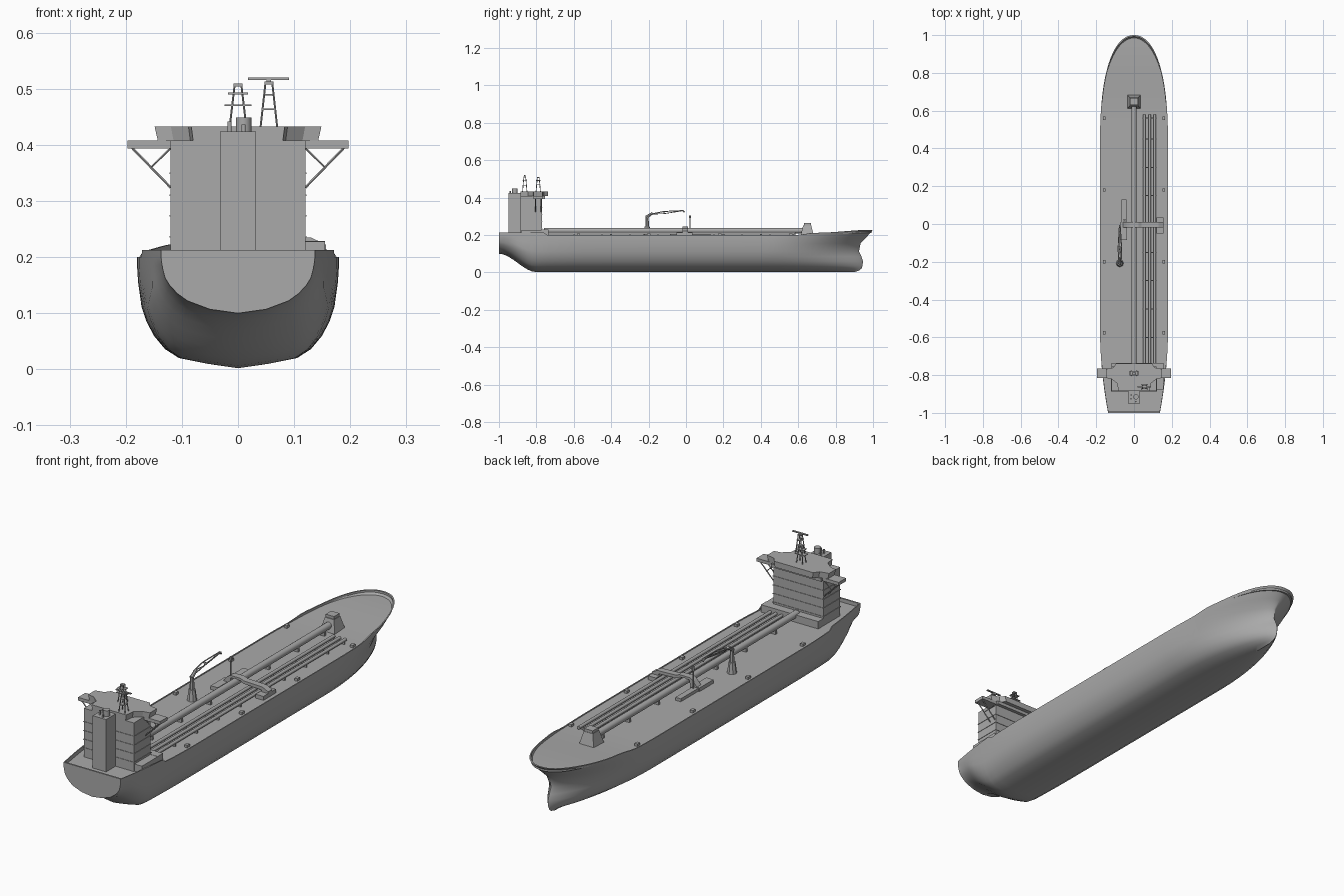
import bpy, bmesh, math
from mathutils import Vector

if "Cube" in bpy.data.objects:
    bpy.data.objects.remove(bpy.data.objects["Cube"])

GREY = bpy.data.materials.new("ship_grey")
GREY.diffuse_color = (0.4, 0.4, 0.4, 1)
GREY.use_nodes = True
GREY.node_tree.nodes["Principled BSDF"].inputs["Base Color"].default_value = GREY.diffuse_color


def make(name, bm, smooth=None):
    bmesh.ops.remove_doubles(bm, verts=bm.verts, dist=1e-5)
    bmesh.ops.recalc_face_normals(bm, faces=bm.faces)
    me = bpy.data.meshes.new(name)
    bm.to_mesh(me)
    bm.free()
    me.materials.append(GREY)
    ob = bpy.data.objects.new(name, me)
    bpy.context.collection.objects.link(ob)
    if smooth:
        bpy.ops.object.select_all(action='DESELECT')
        ob.select_set(True)
        bpy.context.view_layer.objects.active = ob
        bpy.ops.object.shade_smooth_by_angle(angle=math.radians(smooth))
    return ob


def add_box(bm, x0, x1, y0, y1, z0, z1, taper=1.0):
    cx, cy = (x0 + x1) / 2, (y0 + y1) / 2
    for v in bmesh.ops.create_cube(bm, size=1)['verts']:
        k = taper if v.co.z > 0 else 1
        v.co = (cx + v.co.x * (x1 - x0) * k, cy + v.co.y * (y1 - y0) * k, z0 + (v.co.z + .5) * (z1 - z0))


def add_rod(bm, a, b, r, r2=None, n=6):
    a, b = Vector(a), Vector(b)
    d = b - a
    vs = bmesh.ops.create_cone(bm, cap_ends=True, segments=n, radius1=r,
                               radius2=r if r2 is None else r2, depth=d.length)['verts']
    q = Vector((0, 0, 1)).rotation_difference(d)
    for v in vs:
        v.co = q @ v.co + (a + b) / 2


def add_prism(bm, pts, z0, z1, k=1.0):
    lo = [bm.verts.new((x, y, z0)) for x, y in pts]
    hi = [bm.verts.new((x * k, y, z1)) for x, y in pts]
    n = len(pts)
    bm.faces.new(lo)
    bm.faces.new(hi)
    for i in range(n):
        bm.faces.new((lo[i], lo[(i + 1) % n], hi[(i + 1) % n], hi[i]))


def boxes(name, *specs):
    bm = bmesh.new()
    for s in specs:
        add_box(bm, *s)
    return make(name, bm)


def rods(name, *specs, smooth=40):
    bm = bmesh.new()
    for s in specs:
        add_rod(bm, *s)
    return make(name, bm, smooth)


def ss(a, b, v):
    t = min(1, max(0, (v - a) / (b - a)))
    return t * t * (3 - 2 * t)


# Hull: lofted half sections, mirrored. Levels: mid x, mid z, transom x, transom z, stem y, p, q
LEVELS = [(0, .002, 0, .1, .90, 2, 1), (.055, .010, .05, .107, .925, 2.2, .9),
          (.105, .020, .09, .122, .938, 2.2, .9), (.130, .036, .108, .135, .944, 2.2, .85),
          (.150, .060, .122, .150, .946, 2.2, .85), (.163, .085, .130, .163, .938, 2.2, .9),
          (.172, .112, .134, .178, .925, 2.2, .85), (.178, .155, .136, .190, .933, 2.3, .7),
          (.180, .185, .137, .200, .962, 2.5, .55), (.180, None, .137, None, 1.0, 2.6, .46)]


def sheer(y):
    return .2 + .013 * (1 - ss(-.76, -.74, y)) + .012 * ss(.58, .7, y) + .016 * ss(.7, 1, y)


def deck_z(y):
    return .197 + .014 * ss(.55, .95, y)


def section(y, t, flat):
    kx, kz = min(1, max(0, (-.55 - y) / .45)) ** 2, ss(-.8, -1, y) if y > -.8 else 1 - ss(-1, -.8, y)
    if y > -.8:
        kz = 0
    out = []
    for xm, zm, xt, zt, stem, p, q in LEVELS:
        yy = .4 + (stem - .4) * t if t > 0 else y
        x = (xm + (xt - xm) * (kx if zm is None or zm > .15 else max(kx * .8, kz))) * max(0, 1 - t ** p) ** q
        z = sheer(yy) if zm is None else zm + (zt - zm) * kz
        out.append((x, yy, z))
    x, yy, z = out[-1]
    xi, yi = x * .975, yy - .008 * t
    zd = z if flat else deck_z(yi)
    return out + [(xi, yi, z), (xi, yi, zd), (0, yi, zd)]


stations = [(-1, 0, True), (-.993, 0, True), (-.993, 0, False)]
stations += [(y, 0, False) for y in (-.975, -.95, -.925, -.9, -.875, -.85, -.825, -.8, -.76, -.74,
                                     -.68, -.62, -.55, -.2, .2, .4)]
stations += [(.4, math.sin(i / 24 * math.pi / 2), False) for i in range(1, 25)]
bm = bmesh.new()
rows = [[bm.verts.new(c) for c in section(*s)] for s in stations]
for a, b in zip(rows, rows[1:]):
    for i in range(len(a) - 1):
        bm.faces.new((a[i], a[i + 1], b[i + 1], b[i]))
bm.faces.new(rows[0])
bmesh.ops.dissolve_degenerate(bm, dist=1e-6, edges=bm.edges)
geo = bmesh.ops.duplicate(bm, geom=bm.verts[:] + bm.edges[:] + bm.faces[:])['geom']
for v in geo:
    if isinstance(v, bmesh.types.BMVert):
        v.co.x *= -1
make("hull", bm, 35)

# Accommodation block with floor ledges and rear casing
boxes("accommodation", (-.12, .12, -.885, -.77, .195, .396),
      *[(-.122, .122, -.887, -.768, z, z + .003) for z in (.235, .272, .309, .348)])
boxes("engine_casing", (-.032, .032, -.95, -.88, .195, .424))
boxes("front_deckhouse", (-.12, .155, -.772, -.735, .195, .229), (.12, .155, -.88, -.77, .195, .228))

# Bridge deck with wings, and wheelhouse
bm = bmesh.new()
add_box(bm, -.197, .197, -.815, -.765, .394, .408)
add_box(bm, -.12, .12, -.885, -.755, .394, .408)
make("bridge_deck", bm)
half = [(.08, -.885), (.085, -.845), (.115, -.82), (.143, -.815), (.143, -.768), (.105, -.76), (.09, -.738)]
bm = bmesh.new()
add_prism(bm, half + [(-x, y) for x, y in reversed(half)], .408, .433, 1.04)
make("wheelhouse", bm)
rods("wing_braces", *[r for s in (-1, 1) for y in (-.805, -.775) for r in (
    ((s * .19, y, .396), (s * .12, y, .324), .0025),
    ((s * .12, y, .394), (s * .155, y, .36), .002))])

# Funnels
rods("funnels", ((.01, -.915, .42), (.01, -.915, .449), .014, None, 16),
     ((-.015, -.925, .42), (-.015, -.925, .442), .004, None, 10),
     ((-.015, -.905, .42), (-.015, -.905, .438), .004, None, 10),
     ((.01, -.94, .42), (.01, -.94, .436), .004, None, 10))


# Lattice masts
def mast(name, x, y, top, bars):
    bm = bmesh.new()
    for sx in (-1, 1):
        for sy in (-1, 1):
            add_rod(bm, (x + sx * .015, y + sy * .012, .43), (x + sx * .006, y + sy * .005, top), .002)
    for z, w in bars:
        add_box(bm, x - w, x + w, y - .012, y + .012, z, z + .003)
    add_box(bm, x - .008, x + .008, y - .007, y + .007, top - .003, top + .002)
    return make(name, bm)


mast("signal_mast", 0, -.79, .507, [(.469, .024), (.49, .018)])
mast("radar_mast", .055, -.862, .511, [(.462, .012), (.488, .009)])
boxes("radar_scanner", (.018, .091, -.866, -.858, .516, .52), (.051, .059, -.866, -.858, .51, .517))

# Deck pipes with supports
rods("main_pipe", ((0, -.76, .224), (0, .63, .224), .0145, None, 16))
rods("cargo_pipes", *[((x, -.74, .209), (x, .58, .209), .007, None, 10) for x in (.055, .083, .11)])
boxes("pipe_supports", *[(.045, .12, y - .003, y + .003, .195, .207)
                         for y in (-.6, -.45, -.3, -.15, .15, .3, .45, .56)],
      *[(-.012, .012, y - .005, y + .005, .195, .215) for y in (-.6, -.4, -.2, .2, .4, .58)])

# Forward deck house
boxes("forward_house", (-.036, .036, .612, .684, .195, .252, .6), (-.02, .02, .63, .668, .25, .264))

# Manifold platform amidships: arched over the pipes
bm = bmesh.new()
arch = [(-.06, .2), (-.03, .2), (-.022, .235), (.022, .235), (.04, .225), (.125, .222), (.13, .2), (.157, .2),
        (.157, .222), (.13, .235), (.04, .238), (.025, .245), (-.025, .245), (-.04, .235), (-.06, .212)]
ends = [[bm.verts.new((x, y, z)) for x, z in arch] for y in (-.018, .01)]
for e in ends:
    bm.faces.new(e)
for i in range(len(arch)):
    j = (i + 1) % len(arch)
    bm.faces.new((ends[0][i], ends[0][j], ends[1][j], ends[1][i]))
make("manifold_bridge", bm)
boxes("manifold_boxes", (-.072, -.038, -.085, .01, .195, .213), (-.066, -.04, .01, .13, .195, .21),
      (.12, .157, -.05, .035, .195, .214))
rods("lookout_post", ((-.05, .022, .2), (-.05, .022, .3), .003, .002),
     ((-.05, .022, .29), (-.05, .022, .304), .006))

# Hose crane
C = Vector((-.075, -.208, 0))
rods("crane_pedestal", (C + Vector((0, 0, .195)), C + Vector((0, 0, .245)), .02, .014, 8),
     (C + Vector((0, 0, .24)), C + Vector((0, 0, .3)), .010, .008, 8),
     (C + Vector((0, -.004, .295)), C + Vector((0, .03, .318)), .009, .006, 8))
jib = [(.02, .312, .008), (.09, .326, .009), (.195, .331, .003)]
spec = []
for s in (-1, 1):
    p = [C + Vector((s * w, y, z)) for y, z, w in jib]
    spec += [(p[0], p[1], .0028), (p[1], p[2], .0025)]
    low = C + Vector((0, .09, .314))
    spec += [(p[0], low, .002), (low, p[2], .002), (low, p[1], .002)]
spec.append((C + Vector((-.009, .09, .326)), C + Vector((.009, .09, .326)), .002))
spec.append((C + Vector((0, .19, .331)), C + Vector((0, .2, .322)), .004))
rods("crane_jib", *spec)

# Mooring hatches along both sides
boxes("side_hatches", *[(s * .158 - .007, s * .158 + .007, y - .009, y + .009, .195, .208)
                        for s in (-1, 1) for y in (.56, .18, -.2, -.575)])
